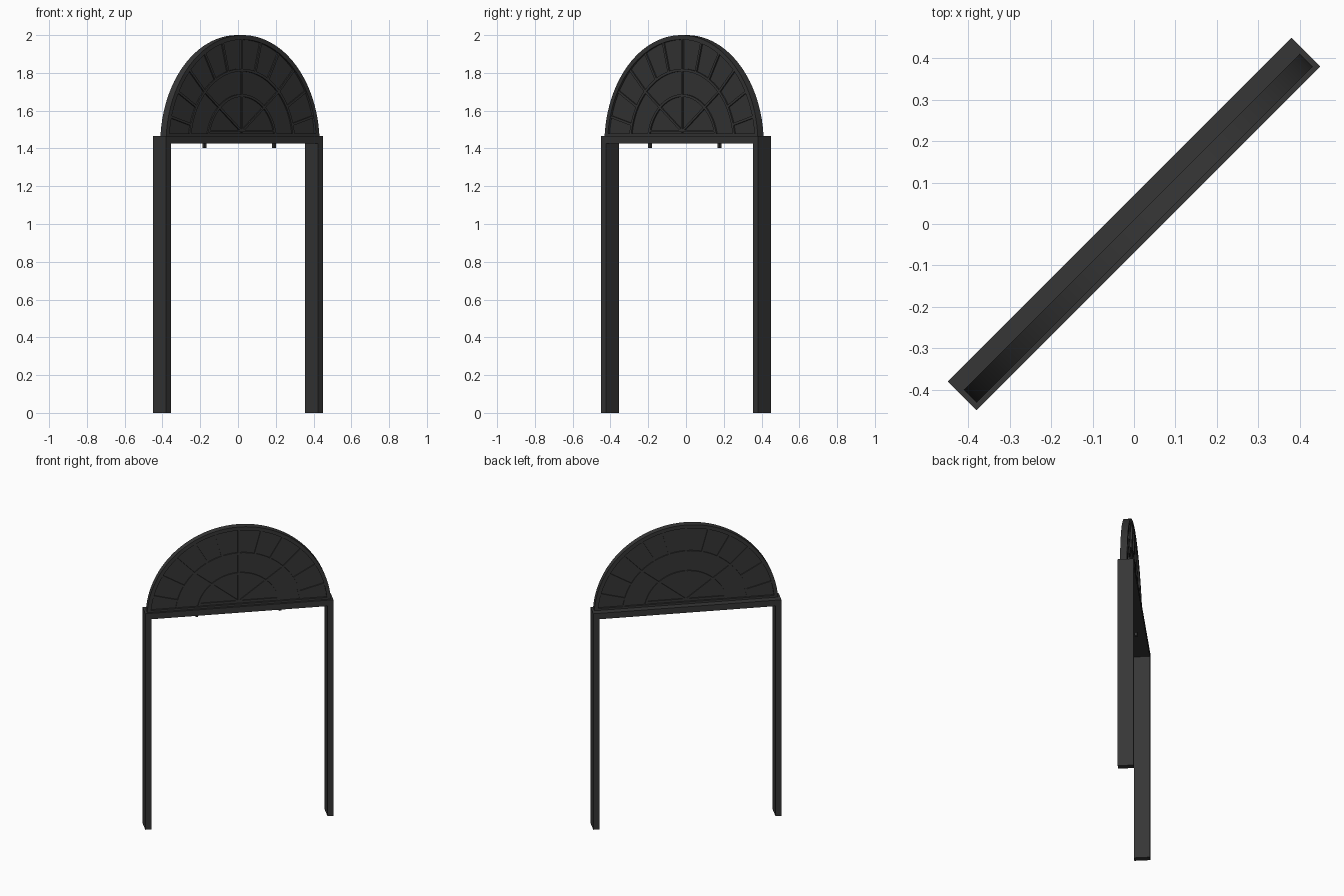
import bpy, bmesh, math
from mathutils import Vector

if "Cube" in bpy.data.objects:
    bpy.data.objects.remove(bpy.data.objects["Cube"])

paint = bpy.data.materials.new("dark_grey_paint")
paint.use_nodes = True
grey = (0.037, 0.037, 0.037, 1)
paint.diffuse_color = grey
paint.node_tree.nodes["Principled BSDF"].inputs["Base Color"].default_value = grey

TURN = math.radians(45)     # the whole frame stands diagonally
SPRING = 1.425              # height of the arch centre
RADIUS = 0.575
HALF = 0.587                # half width of the frame


def prism(name, outline, back, front, smooth=False):
    """Extrude a (width, height) outline through the frame depth."""
    bm = bmesh.new()
    face = bm.faces.new([bm.verts.new((u, front, z)) for u, z in outline])
    side = bmesh.ops.extrude_face_region(bm, geom=[face])["geom"]
    moved = [v for v in side if isinstance(v, bmesh.types.BMVert)]
    bmesh.ops.translate(bm, verts=moved, vec=Vector((0, back - front, 0)))
    bmesh.ops.recalc_face_normals(bm, faces=bm.faces)
    mesh = bpy.data.meshes.new(name)
    bm.to_mesh(mesh)
    bm.free()
    mesh.materials.append(paint)
    obj = bpy.data.objects.new(name, mesh)
    bpy.context.collection.objects.link(obj)
    obj.rotation_euler.z = TURN
    if smooth:
        bpy.ops.object.select_all(action="DESELECT")
        obj.select_set(True)
        bpy.context.view_layer.objects.active = obj
        bpy.ops.object.shade_smooth_by_angle(angle=math.radians(30))
    return obj


def box(name, u0, u1, z0, z1, front, back):
    return prism(name, [(u0, z0), (u1, z0), (u1, z1), (u0, z1)], back, front)


def polar(r, a):
    return Vector((r * math.cos(a), SPRING + r * math.sin(a)))


def arc(r, steps=48, start=math.radians(2)):
    return [polar(r, start + (math.pi - 2 * start) * i / steps) for i in range(steps + 1)]


def ring(name, inner, outer, front, back):
    return prism(name, arc(outer) + arc(inner)[::-1], back, front, True)


def bar(name, a, b, width, front, back):
    d = (b - a).normalized() * width / 2
    n = Vector((-d.y, d.x))
    return prism(name, [a - n, b - n, b + n, a + n], back, front)


# Posts and lintel
for side, s in (("left", 1), ("right", -1)):
    u0, u1 = sorted((s * HALF, s * (HALF - 0.037)))
    box(side + "_post", u0, u1, 0, SPRING, -0.0495, 0.0495)
    # Small stop pegs under the lintel
    box(side + "_peg", s * 0.26 - 0.008, s * 0.26 + 0.008, 1.403, SPRING + 0.01, -0.018, -0.002)
box("lintel", -HALF, HALF, SPRING, 1.465, -0.0495, 0.0495)

# Arch rim, bottom rail and solid fan panel
ring("arch_rim", RADIUS - 0.024, RADIUS, -0.036, 0.007)
box("arch_bottom_rail", -0.56, 0.56, 1.45, 1.478, -0.036, 0.007)
prism("fan_panel", arc(RADIUS - 0.01), -0.006, -0.023, True)

# Curved glazing bars
FRONT, BACK = -0.031, 0.002
for name, r in (("inner_arc_bar", 0.255), ("middle_arc_bar", 0.39)):
    ring(name, r - 0.007, r + 0.007, FRONT, BACK)

# Spokes of the outer band
for i in range(1, 12):
    a = math.pi * i / 12
    bar(f"outer_spoke_{i}", polar(0.39, a), polar(RADIUS - 0.015, a), 0.013, FRONT, BACK)

# Spokes of the inner fan, meeting above the rail
hub = Vector((0, 1.49))
for i in range(1, 4):
    bar(f"inner_spoke_{i}", hub, polar(0.39, math.pi * i / 4), 0.012, FRONT, BACK)
box("fan_hub_rail", -0.24, 0.24, 1.486, 1.498, FRONT, BACK)
